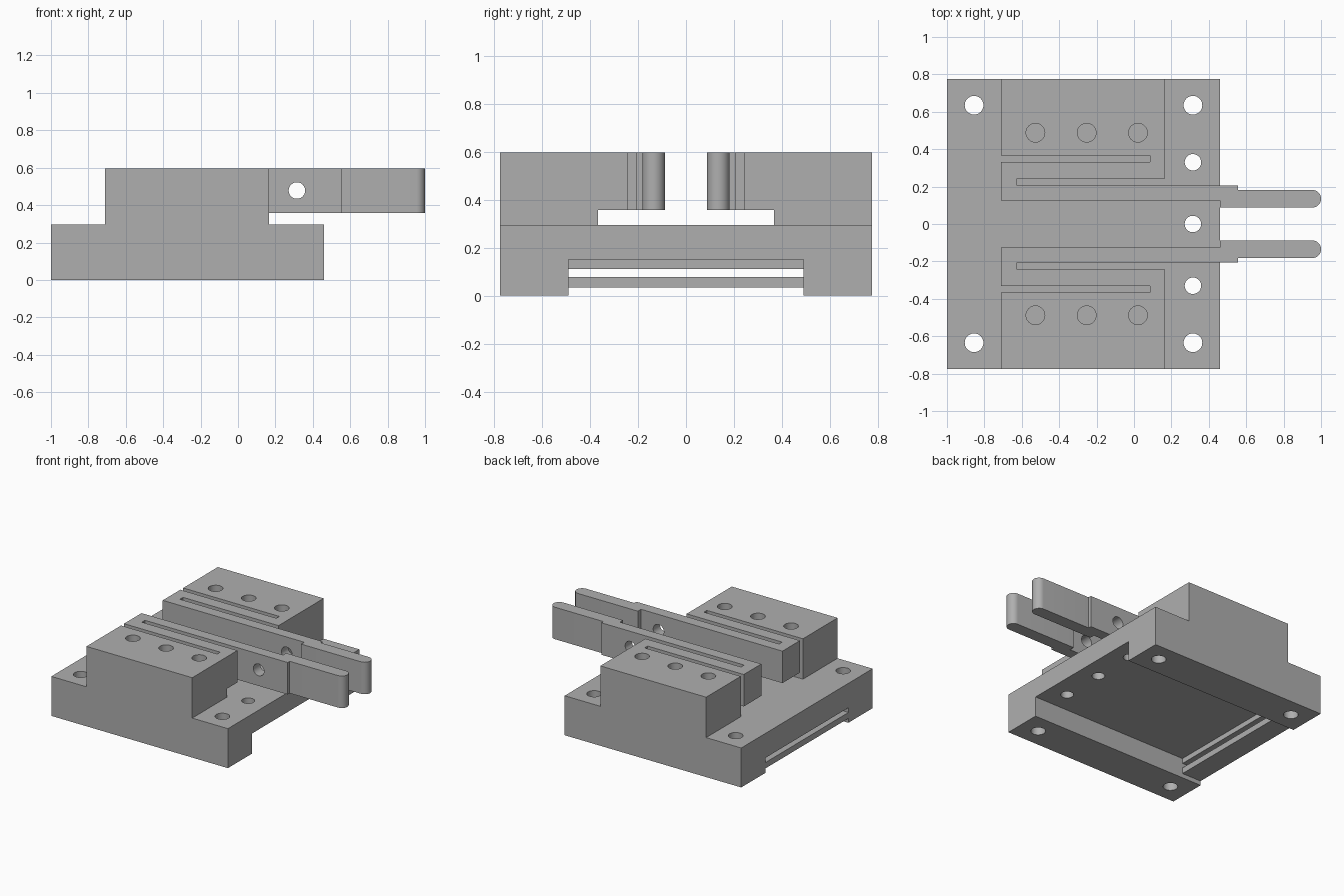
import bpy, bmesh, math
from mathutils import Matrix

if "Cube" in bpy.data.objects:
    bpy.data.objects.remove(bpy.data.objects["Cube"], do_unlink=True)

GREY = (0.43, 0.43, 0.43, 1)
metal = bpy.data.materials.new("machined grey")
metal.use_nodes = True
metal.diffuse_color = GREY
metal.node_tree.nodes["Principled BSDF"].inputs["Base Color"].default_value = GREY

DEPTH = 0.776      # half width in y
BASE_TOP, TOP = 0.295, 0.597


def add_object(name, bm):
    bmesh.ops.recalc_face_normals(bm, faces=bm.faces[:])
    mesh = bpy.data.meshes.new(name)
    bm.to_mesh(mesh)
    bm.free()
    mesh.materials.append(metal)
    obj = bpy.data.objects.new(name, mesh)
    bpy.context.collection.objects.link(obj)
    return obj


def prism(name, outline, z0, z1):
    bm = bmesh.new()
    face = bm.faces.new([bm.verts.new((x, y, z0)) for x, y in outline])
    ext = bmesh.ops.extrude_face_region(bm, geom=[face])
    top = [v for v in ext["geom"] if isinstance(v, bmesh.types.BMVert)]
    bmesh.ops.translate(bm, verts=top, vec=(0, 0, z1 - z0))
    return add_object(name, bm)


def box(name, x0, x1, y0, y1, z0, z1):
    return prism(name, [(x0, y0), (x1, y0), (x1, y1), (x0, y1)], z0, z1)


def drill(center, radius, length, axis="Z"):
    bm = bmesh.new()
    turn = Matrix.Rotation(math.pi / 2, 4, "X") if axis == "Y" else Matrix()
    bmesh.ops.create_cone(bm, cap_ends=True, segments=40, radius1=radius,
                          radius2=radius, depth=length,
                          matrix=Matrix.Translation(center) @ turn)
    return add_object("drill_cutter", bm)


def cut(obj, cutters):
    for c in cutters:
        mod = obj.modifiers.new("cut", "BOOLEAN")
        mod.operation, mod.solver, mod.object = "DIFFERENCE", "EXACT", c
    bpy.context.view_layer.update()
    evaluated = obj.evaluated_get(bpy.context.evaluated_depsgraph_get())
    mesh = bpy.data.meshes.new_from_object(evaluated)
    obj.modifiers.clear()
    obj.data = mesh
    for c in cutters:
        bpy.data.objects.remove(c, do_unlink=True)
    bpy.ops.object.select_all(action="DESELECT")
    obj.select_set(True)
    bpy.context.view_layer.objects.active = obj
    bpy.ops.object.shade_smooth_by_angle(angle=math.radians(30))


# Base plate: underside channel, slotted end wall and mounting holes
base = box("base_plate", -1, 0.46, -DEPTH, DEPTH, 0, BASE_TOP)
cutters = [box("channel_cutter", -0.84, 0.6, -0.49, 0.49, -0.1, 0.15),
           box("wall_gap_cutter", -1.1, -0.8, -0.49, 0.49, -0.1, 0.033),
           box("wall_slot_cutter", -1.1, -0.8, -0.49, 0.49, 0.077, 0.112)]
for x, y, r in [(-0.855, 0.635, 0.05), (0.315, 0.635, 0.05), (0.315, 0.33, 0.044)]:
    cutters += [drill((x, s * y, 0.15), r, 0.6) for s in (1, -1)]
cutters.append(drill((0.315, 0, 0.15), 0.044, 0.6))
cut(base, cutters)


# Gripper halves: fixed block, folded flexure beams and finger
def gripper(name, s):
    inner, outer = 0.088, 0.182
    r = (outer - inner) / 2
    tip = [(1 - r + r * math.cos(a), inner + r + r * math.sin(a))
           for a in (math.pi * (i / 16 - 0.5) for i in range(17))]
    outline = [(-0.71, DEPTH), (-0.71, 0.367), (0.085, 0.367), (0.085, 0.332),
               (-0.71, 0.332), (-0.71, 0.125), (0.46, 0.125), (0.46, inner)]
    outline += tip
    outline += [(0.555, outer), (0.555, 0.206), (-0.625, 0.206),
                (-0.625, 0.243), (0.165, 0.243), (0.165, DEPTH)]
    half = prism(name, [(x, s * y) for x, y in outline], BASE_TOP, TOP)
    ya, yb = sorted((0, s * 0.367))
    tools = [box("clearance_cutter", -1.2, 1.2, ya, yb, 0.2, 0.358),
             drill((0.315, s * 0.165, 0.478), 0.044, 0.12, "Y")]
    tools += [drill((x, s * 0.488, TOP), 0.05, 0.5) for x in (-0.527, -0.253, 0.021)]
    cut(half, tools)


gripper("left_gripper_half", 1)
gripper("right_gripper_half", -1)
